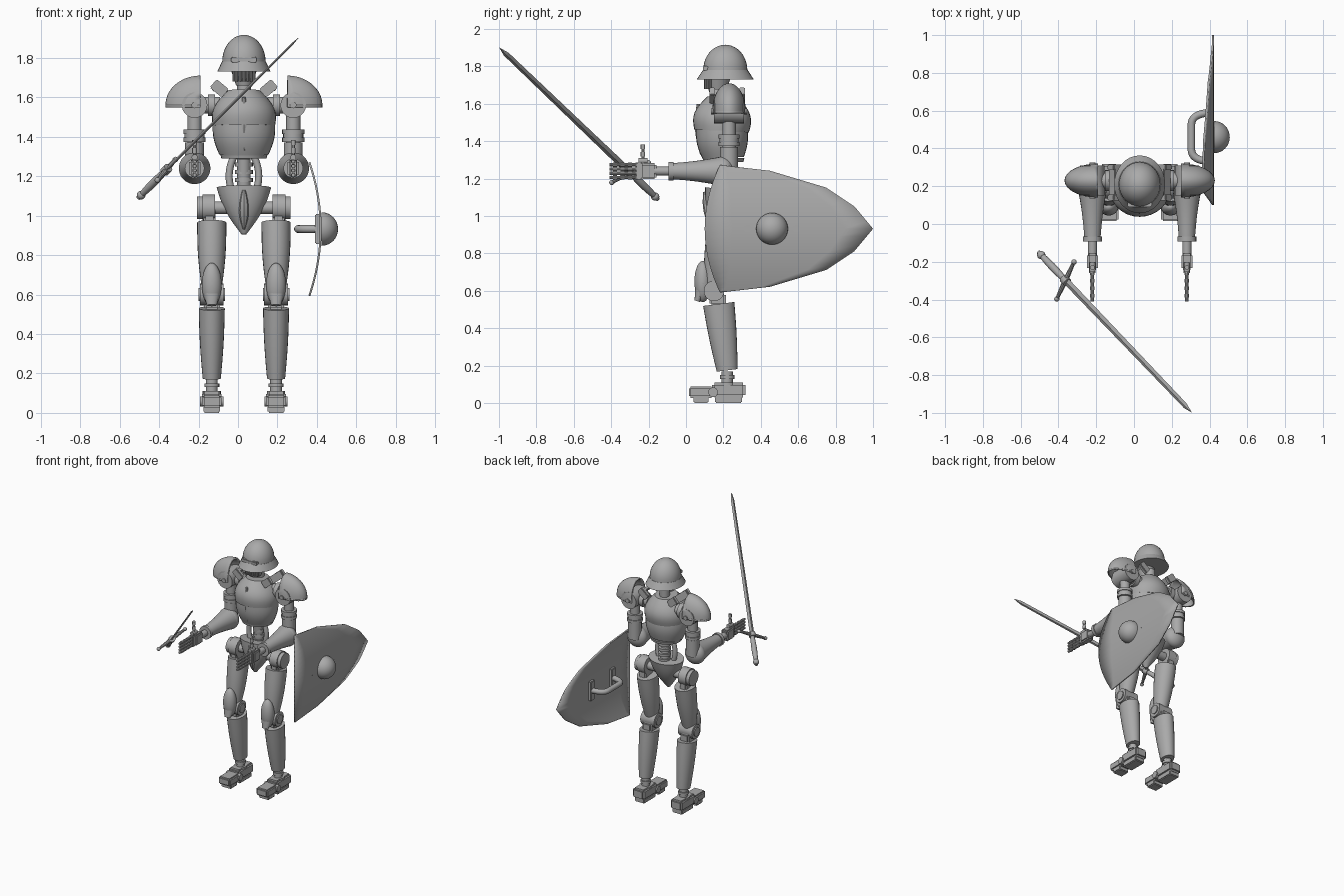
import bpy, bmesh, math
from mathutils import Vector, Matrix

if "Cube" in bpy.data.objects:
    bpy.data.objects.remove(bpy.data.objects["Cube"])

X, Y, Z = Vector((1, 0, 0)), Vector((0, 1, 0)), Vector((0, 0, 1))

steel = bpy.data.materials.new("steel_grey")
steel.use_nodes = True
grey = (.4, .4, .4, 1)
steel.diffuse_color = grey
steel.node_tree.nodes["Principled BSDF"].inputs["Base Color"].default_value = grey


def place(x, y, z):
    """Point on the body, with x measured from the body's centre line."""
    return Vector((x + .03, y, z))


def finish(name, bm, thickness=0):
    bmesh.ops.recalc_face_normals(bm, faces=bm.faces)
    mesh = bpy.data.meshes.new(name)
    bm.to_mesh(mesh)
    bm.free()
    mesh.materials.append(steel)
    mesh.shade_smooth()
    mesh.set_sharp_from_angle(angle=math.radians(35))
    obj = bpy.data.objects.new(name, mesh)
    bpy.context.collection.objects.link(obj)
    if thickness:
        obj.modifiers.new("thickness", 'SOLIDIFY').thickness = thickness


def taper(name, start, end, first, last, bulge=0, sides=24, side=None):
    """Elliptical limb from start to end; bulge swells it in the middle."""
    axis = (end - start).normalized()
    if side is None:
        side = Y if abs(axis.x) > .9 else X
    side = (side - axis * side.dot(axis)).normalized()
    other = axis.cross(side)
    steps = 8 if bulge else 1
    bm, rings = bmesh.new(), []
    for step in range(steps + 1):
        t = step / steps
        centre = start.lerp(end, t)
        wide, deep = Vector(first).lerp(Vector(last), t) + Vector((bulge, bulge)) * math.sin(math.pi * t)
        turns = [math.tau * i / sides for i in range(sides)]
        rings.append([bm.verts.new(centre + side * wide * math.cos(a) + other * deep * math.sin(a))
                      for a in turns])
    for low, high in zip(rings, rings[1:]):
        for i in range(sides):
            bm.faces.new((low[i - 1], low[i], high[i], high[i - 1]))
    bm.faces.new(rings[0])
    bm.faces.new(rings[-1])
    finish(name, bm)


def rod(name, start, end, radius, sides=20):
    taper(name, start, end, (radius, radius), (radius, radius), sides=sides)


def disc(name, centre, axis, length, radius):
    rod(name, centre - axis * length / 2, centre + axis * length / 2, radius)


def ball(name, centre, size, cuts=(), thickness=0):
    """Ellipsoid; each cut direction keeps only that half of it."""
    bm = bmesh.new()
    bmesh.ops.create_uvsphere(bm, u_segments=32, v_segments=20, radius=1)
    for keep in cuts:
        bmesh.ops.bisect_plane(bm, geom=bm.verts[:] + bm.edges[:] + bm.faces[:],
                               plane_co=(0, 0, 0), plane_no=keep, clear_inner=True)
    bm.transform(Matrix.Translation(centre) @ Matrix.Diagonal((*size, 1)))
    finish(name, bm, thickness)


def box(name, centre, size, tilt=0):
    bm = bmesh.new()
    bmesh.ops.create_cube(bm, size=1)
    bm.transform(Matrix.Translation(centre) @ Matrix.Rotation(tilt, 4, 'Y') @ Matrix.Diagonal((*size, 1)))
    bmesh.ops.bevel(bm, geom=bm.edges[:], offset=min(size) / 6, segments=2, affect='EDGES')
    finish(name, bm)


def tube(name, points, radius):
    curve = bpy.data.curves.new(name, 'CURVE')
    curve.dimensions, curve.bevel_depth, curve.use_fill_caps = '3D', radius, True
    spline = curve.splines.new('NURBS')
    spline.points.add(len(points) - 1)
    for point, co in zip(spline.points, points):
        point.co = (*co, 1)
    spline.use_endpoint_u, spline.order_u = True, 3
    curve.materials.append(steel)
    bpy.context.collection.objects.link(bpy.data.objects.new(name, curve))


# Head
brim = place(0, .21, 1.73)
crown = brim + Z * .05
taper("helmet_brim", brim, crown, (.135, .153), (.112, .12), sides=32)
ball("helmet_dome", crown, (.11, .118, .136), [Z])
box("visor_band", crown + place(-.03, -.1, .01), (.13, .04, .026))
jaw = place(0, .17, 1.66)
taper("jaw", jaw, jaw + Z * .08, (.04, .045), (.066, .068))
for i in range(-3, 4):
    turn = Matrix.Rotation(i * .3, 4, 'Z')
    tooth = jaw + turn @ (Y * -.066) + Z * .05
    rod("jaw_rib", tooth - Z * .03, tooth + Z * .03, .007, 8)
neck = place(0, .22, 1.6)
rod("neck", neck, neck + Z * .1, .036)
rod("neck_ring", neck, neck + Z * .03, .05)

# Torso
waist, chest, throat = place(0, .2, 1.29), place(0, .19, 1.47), place(0, .2, 1.635)
taper("belly_rim", waist, waist + Z * .02, (.114, .107), (.12, .112), sides=32)
taper("belly_plate", waist + Z * .02, chest, (.125, .11), (.158, .137), .012, 32)
taper("breast_plate", chest - Z * .015, throat, (.158, .146), (.08, .085), .034, 32)
taper("breast_ridge", place(0, .08, 1.33), place(0, .065, 1.6), (.005, .005), (.008, .008), .018, 8)
spine = place(0, .22, 1.12)
rod("spine", spine, waist, .034)
for i in range(4):
    disc("spine_disc", spine + Z * (i + .5) * .04, Z, .02, .045)
pelvis_tip, pelvis_top = place(0, .17, .905), place(0, .2, 1.142)
taper("pelvis", pelvis_tip, pelvis_top, (.012, .012), (.138, .1), .018)
taper("pelvis_ridge", place(0, .14, .93), place(0, .1, 1.13), (.005, .005), (.008, .008), .02, 8)


def finger(name, base, axis):
    """Thin rod with a thicker sleeve on each of its joints."""
    rod(name, base, base + axis * .16, .009, 10)
    for joint in range(4):
        sleeve = base + axis * joint * .04
        rod(name + "_sleeve", sleeve, sleeve + axis * .02, .012, 10)


def arm(s):
    shoulder, elbow = place(s * .25, .23, 1.56), place(s * .25, .23, 1.24)
    wrist, hand = elbow - Y * .3, elbow - Y * .43
    # Shoulder
    rod("shoulder_axle", shoulder, shoulder - X * s * .13, .042)
    disc("shoulder_collar", shoulder - X * s * .085, X, .035, .055)
    disc("shoulder_disc", shoulder, Y, .16, .065)
    disc("shoulder_bolt", shoulder, Y, .19, .016)
    ball("shoulder_pad", shoulder - X * s * .03, (.178, .09, .15), [Z, X * s], .012)
    lean = -s * math.radians(40)
    for y in (.14, .3):
        box("collar_plate", place(s * .125, y, 1.645), (.08, .03, .055), lean)
    box("collar_bridge", place(s * .14, .22, 1.655), (.02, .16, .055), lean)
    # Upper arm
    rod("arm_core", elbow, shoulder, .036)
    rod("upper_arm", elbow, elbow + Z * .13, .048)
    rod("arm_sleeve", elbow + Z * .14, elbow + Z * .19, .051)
    for height in (.145, .185):
        disc("arm_band", elbow + Z * height, Z, .022, .056)
    # Forearm
    ball("elbow", elbow - Y * .03, (.08, .06, .08))
    taper("forearm", elbow - Y * .03, wrist, (.08, .08), (.043, .043), -.005)
    disc("wrist_flange", wrist - Y * .01, Y, .025, .05)
    rod("wrist", wrist, hand, .024)
    # Hand
    box("palm", hand, (.058, .085, .085))
    knuckles = hand - Y * .05
    box("knuckles", knuckles, (.034, .03, .09))
    for i in range(4):
        finger("finger", knuckles + Z * (i - 1.5) * .023, -Y)
    thumb = hand + Vector((0, -.03, .03))
    rod("thumb_core", thumb, thumb + Z * .11, .009, 10)
    for i in range(3):
        disc("thumb_sleeve", thumb + Z * (.02 + i * .04), Z, .025, .012)
    disc("thumb_joint", thumb + Z * .025, Y, .05, .015)


def leg(s):
    hip, knee, ankle = [place(s * .163, y, z) for y, z in ((.2, 1.04), (.15, .6), (.22, .17))]
    # Waist strut and hip
    tube("waist_strut", [place(s * x, .2, z) for x, z in ((.05, 1.1), (.1, 1.2), (.05, 1.3))], .018)
    rod("hip_axle", hip, hip - X * s * .1, .032)
    disc("hip_hub", hip + X * s * .015, X, .065, .066)
    disc("hip_cap", hip + X * s * .06, X, .028, .058)
    box("hip_bracket", hip + Vector((s * .012, 0, -.06)), (.06, .1, .12))
    # Thigh and knee
    taper("thigh", knee - Y * .01, hip - Z * .075, (.045, .045), (.074, .082), .009)
    ball("knee_guard", knee + Vector((0, -.06, .05)), (.05, .045, .11))
    taper("knee_flange", knee + Vector((0, -.09, -.055)), knee + Vector((0, -.06, .04)), (.025, .015), (.05, .04))
    disc("knee_disc", knee, X, .12, .055)
    disc("knee_bolt", knee, X, .135, .034)
    box("knee_fork", knee + Vector((0, .02, -.045)), (.08, .09, .07))
    # Shin and ankle
    taper("shin", ankle + Z * .005, knee + Vector((0, .025, -.07)), (.046, .056), (.066, .084), .004)
    rod("ankle", ankle - Z * .1, ankle, .03)
    disc("ankle_ring", ankle - Z * .03, Z, .02, .038)
    disc("ankle_base", ankle - Z * .075, Z, .03, .046)
    # Foot
    heel, toe = Vector((ankle.x, .228, .07)), Vector((ankle.x, .08, .058))
    box("heel", heel, (.1, .18, .08))
    box("toe", toe, (.1, .13, .06))
    disc("toe_pivot", toe + Y * .065, X, .118, .026)
    for name, part, length in (("heel_sole", heel, .145), ("toe_sole", toe, .08)):
        box(name, Vector((part.x, part.y, .018)), (.085, length, .036))


for flip in (-1, 1):
    arm(flip)
    leg(flip)

# Shield: a pointed plate bent about the y axis, mirrored above and below its middle
middle = Vector((.424, .46, .932))
far_edge = [(0, 1), (.12, .9), (.22, .75), (.31, .45), (.34, .19)]
upper = [Vector(a).lerp(Vector(b), k / 3) for a, b in zip(far_edge, far_edge[1:]) for k in range(3)]
upper.append(Vector(far_edge[-1]))
outline = [(-h, far) for h, far in reversed(upper[1:])] + [tuple(p) for p in upper]
bm, columns, rows = bmesh.new(), 6, []
for h, far in outline:
    near = .1 + .7 * h * h
    rows.append([bm.verts.new((middle.x - h * h / 2, near + (far - near) * k / columns, middle.z + h))
                 for k in range(columns + 1)])
for low, high in zip(rows, rows[1:]):
    for k in range(columns):
        bm.faces.new((low[k], low[k + 1], high[k + 1], high[k]))
finish("shield", bm, .01)
ball("shield_boss", middle, (.083, .085, .085), [X])
reach, span = X * -.12, Y * .13
for end in (-span, span):
    box("handle_mount", middle + end - X * .02, (.025, .05, .15))
tube("shield_handle", [middle - span, middle - span + reach, middle + reach, middle + span + reach, middle + span], .02)

# Sword
pommel, tip = Vector((-.505, -.15, 1.09)), Vector((.305, -.997, 1.9))
along = (tip - pommel).normalized()
across = Vector((.1, .215, .115)).normalized()
guard, point = pommel + along * .25, tip - along * .06
taper("blade", guard, point, (.021, .007), (.016, .006), sides=4, side=across)
taper("blade_point", point, tip, (.016, .006), (.001, .001), sides=4, side=across)
taper("grip", pommel, guard, (.012, .012), (.014, .014), .007, 12)
disc("grip_collar", guard, along, .035, .024)
ball("pommel", pommel + along * .025, (.022, .022, .022))
for end in (-across, across):
    taper("crossguard", guard, guard + end * .12, (.015, .015), (.009, .009), sides=10)
    ball("guard_knob", guard + end * .12, (.014, .014, .014))
